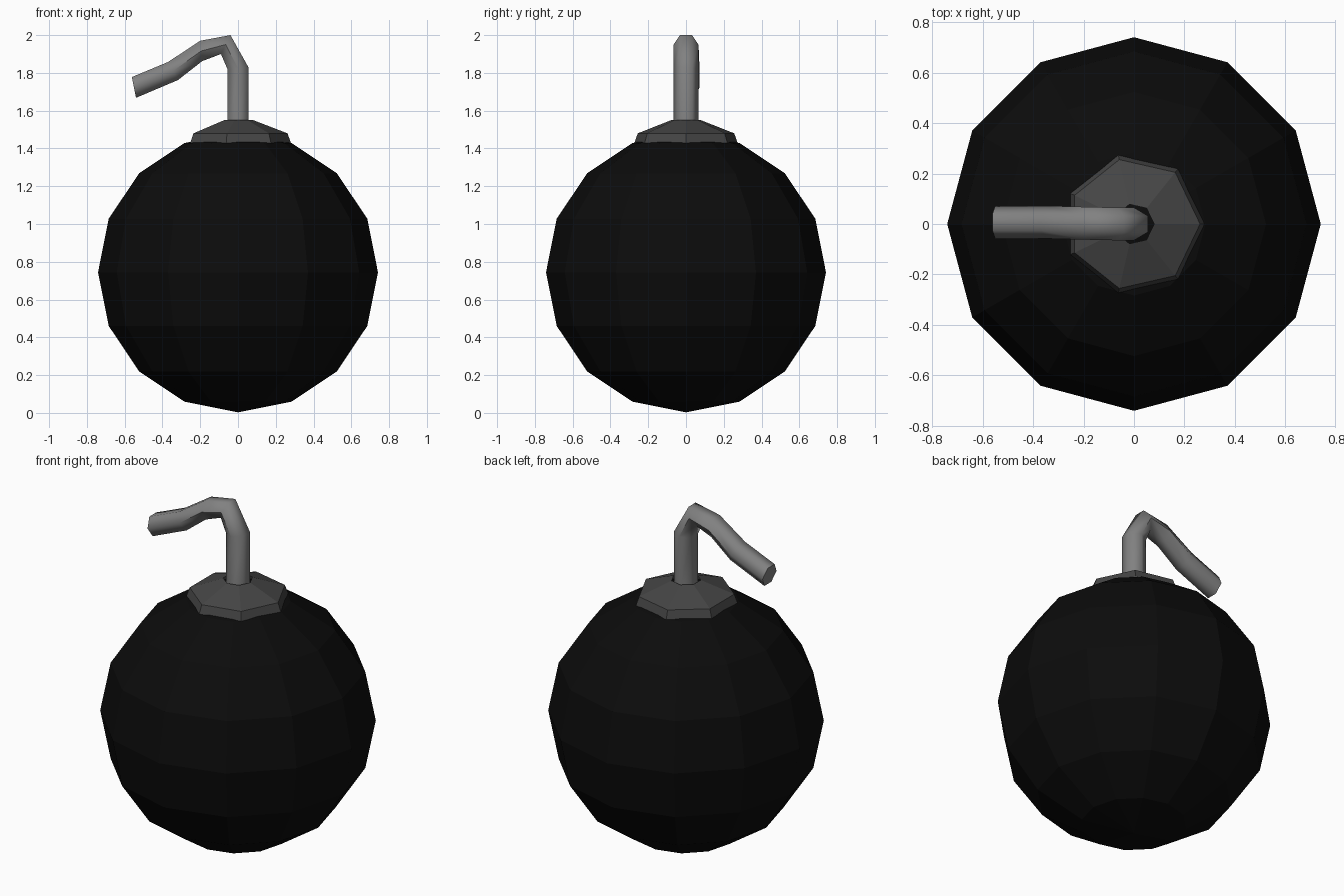
import bpy, bmesh
from math import sin, cos, pi
from mathutils import Vector

if "Cube" in bpy.data.objects:
    bpy.data.objects.remove(bpy.data.objects["Cube"])


def material(name, v):
    m = bpy.data.materials.new(name)
    m.diffuse_color = (v, v, v, 1)
    m.use_nodes = True
    m.node_tree.nodes["Principled BSDF"].inputs["Base Color"].default_value = m.diffuse_color
    return m


def finish(name, bm, mat, smooth=False):
    bmesh.ops.recalc_face_normals(bm, faces=bm.faces)
    me = bpy.data.meshes.new(name)
    bm.to_mesh(me)
    bm.free()
    ob = bpy.data.objects.new(name, me)
    bpy.context.collection.objects.link(ob)
    me.materials.append(mat)
    if smooth:
        bpy.context.view_layer.objects.active = ob
        ob.select_set(True)
        bpy.ops.object.shade_smooth_by_angle(angle=pi / 2.8)
        ob.select_set(False)


def loft(bm, rings, cap=False):
    vs = [[bm.verts.new(p) for p in r] for r in rings]
    n = len(vs[0])
    for a, b in zip(vs, vs[1:]):
        for i in range(n):
            j = (i + 1) % n
            bm.faces.new((a[i], a[j], b[j], b[i]))
    if cap:
        bm.faces.new(vs[0])
        bm.faces.new(vs[-1])


# Round faceted body
bm = bmesh.new()
bmesh.ops.create_uvsphere(bm, u_segments=12, v_segments=8, radius=0.741)
bmesh.ops.translate(bm, verts=bm.verts, vec=(0, 0, 0.744))
finish("body", bm, material("black", 0.0035))

# Seven-sided collar with an open hole for the fuse
bm = bmesh.new()
loft(bm, [[(r * cos(2 * pi * i / 7), r * sin(2 * pi * i / 7), z) for i in range(7)]
          for r, z in ((0.28, 1.43), (0.262, 1.48), (0.08, 1.55))])
finish("collar", bm, material("dark_grey", 0.06))

# Bent six-sided fuse: (outer x, outer z, inner x, inner z, y shift) per section
sections = [(0.055, 1.47, -0.055, 1.47, 0), (0.055, 1.83, -0.055, 1.818, 0),
            (-0.04, 2.0, -0.09, 1.9, 0), (-0.2, 1.97, -0.19, 1.862, 0.003),
            (-0.37, 1.858, -0.318, 1.762, 0.007), (-0.562, 1.778, -0.54, 1.668, 0.007)]
rings = []
for ox, oz, ix, iz, y in sections:
    o, n = Vector((ox, y, oz)), Vector((ix, y, iz))
    mid, half = (o + n) / 2, (o - n) / 2 / cos(pi / 6)
    rings.append([mid + half * cos(a) + Vector((0, 0.065 * sin(a), 0))
                  for a in (pi / 6 + k * pi / 3 for k in range(6))])
bm = bmesh.new()
loft(bm, rings, cap=True)
finish("fuse", bm, material("grey", 0.22), smooth=True)
